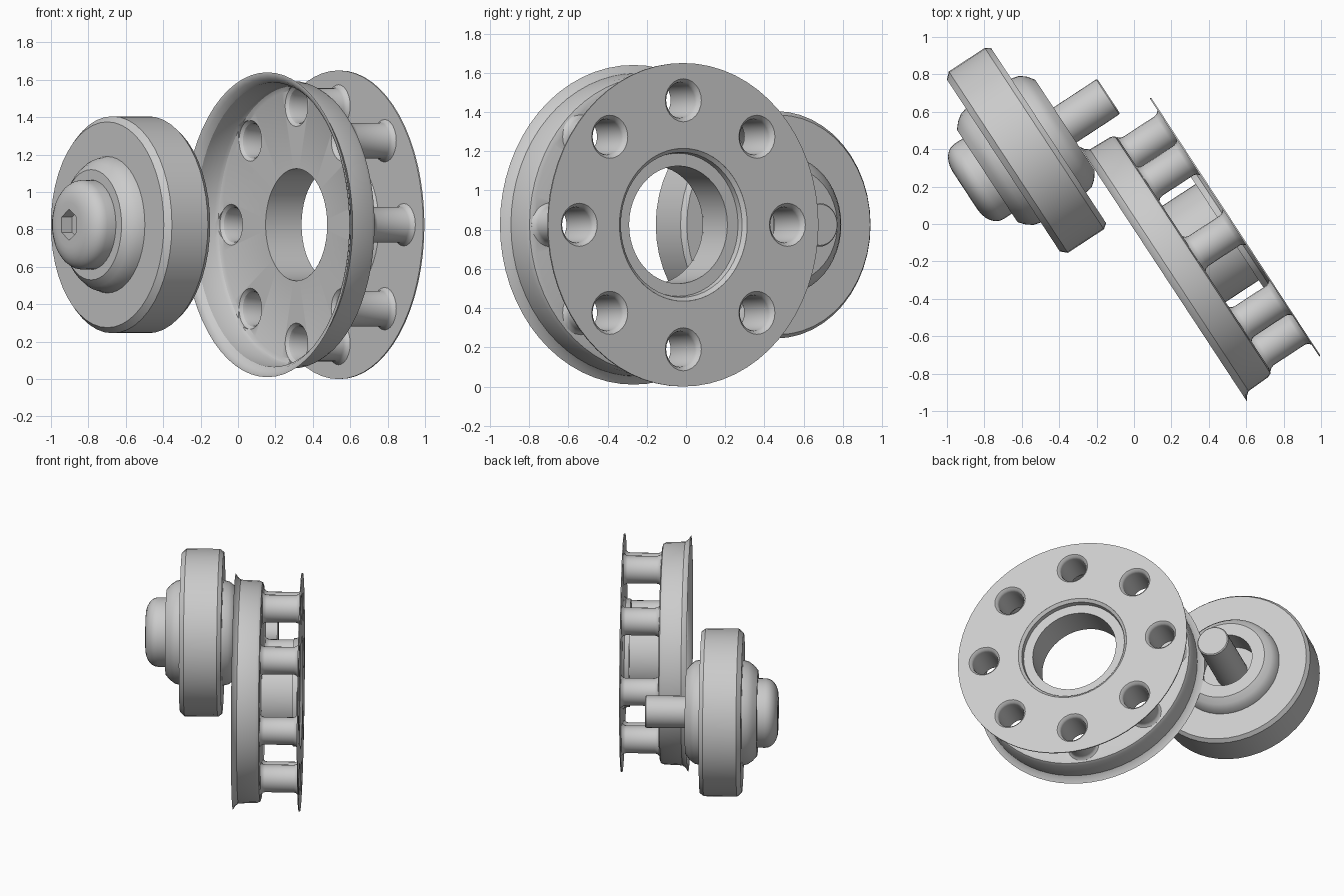
import bpy, bmesh, math
from mathutils import Matrix, Vector

if "Cube" in bpy.data.objects:
    bpy.data.objects.remove(bpy.data.objects["Cube"])

grey = bpy.data.materials.new("plain grey")
grey.use_nodes = True
grey.diffuse_color = (0.6, 0.6, 0.6, 1)
grey.node_tree.nodes["Principled BSDF"].inputs["Base Color"].default_value = (0.6, 0.6, 0.6, 1)

ANGLE = math.radians(33.3)
AXIS = Vector((math.cos(ANGLE), math.sin(ANGLE), 0))
SIDE = Vector((math.sin(ANGLE), -math.cos(ANGLE), 0))
UP = Vector((0, 0, 1))


def frame(offset):
    """Local z runs along the tilted axis, local x points up."""
    m = Matrix((UP, SIDE, AXIS)).transposed().to_4x4()
    m.translation = SIDE * offset + UP * 0.825
    return m


HUB, CAP = frame(0.31), frame(-0.645)


def lathe(name, profile, place, closed=True, segments=48):
    """Spin (position along axis, radius) points about the local z axis."""
    bm = bmesh.new()
    verts = [bm.verts.new((r, 0, a)) for a, r in profile]
    edges = [bm.edges.new(pair) for pair in zip(verts, verts[1:])]
    if closed:
        edges.append(bm.edges.new((verts[-1], verts[0])))
    bmesh.ops.spin(bm, geom=verts + edges, axis=(0, 0, 1), cent=(0, 0, 0),
                   angle=math.tau, steps=segments)
    bmesh.ops.remove_doubles(bm, verts=bm.verts, dist=1e-4)
    bmesh.ops.recalc_face_normals(bm, faces=bm.faces)
    mesh = bpy.data.meshes.new(name)
    bm.to_mesh(mesh)
    bm.free()
    mesh.materials.append(grey)
    obj = bpy.data.objects.new(name, mesh)
    bpy.context.collection.objects.link(obj)
    obj.matrix_world = place
    return obj


def prism(name, start, end, radius, place, segments):
    return lathe(name, [(start, 0), (start, radius), (end, radius), (end, 0)],
                 place, False, segments)


def cut(target, cutters):
    """Subtract the cutters, then discard them."""
    for c in cutters:
        mod = target.modifiers.new("cut", 'BOOLEAN')
        mod.object, mod.operation, mod.solver = c, 'DIFFERENCE', 'EXACT'
    bpy.context.view_layer.update()
    graph = bpy.context.evaluated_depsgraph_get()
    mesh = bpy.data.meshes.new_from_object(target.evaluated_get(graph))
    target.modifiers.clear()
    target.data = mesh
    for c in cutters:
        bpy.data.objects.remove(c)


BOLT_PLACES = [HUB @ Matrix.Rotation(i * math.tau / 8, 4, 'Z')
               @ Matrix.Translation((0.635, 0, 0)) for i in range(8)]
DISH, PLATE = 0.17, 0.447     # positions of the dish floor and the back plate


def bolt_holes():
    return [prism("cutter", -0.1, 0.6, 0.11, p, 24) for p in BOLT_PLACES]


# Dish with a flared lip and a rounded floor corner
dish = lathe("dish", [
    (-0.016, 0.815), (0.0, 0.79), (0.022, 0.773), (0.15, 0.768), (0.172, 0.758),
    (0.18, 0.735), (0.18, 0.3), (DISH, 0.3), (DISH, 0.72), (0.158, 0.742),
    (0.14, 0.752), (0.022, 0.76), (-0.005, 0.78), (-0.016, 0.805)], HUB, segments=64)
cut(dish, bolt_holes())

# Thin back plate
plate = lathe("back_plate", [(PLATE - 0.008, 0.39), (PLATE - 0.008, 0.825),
                             (PLATE, 0.825), (PLATE, 0.39)], HUB, segments=64)
cut(plate, bolt_holes())

# Central sleeve with a shallow seat at the back
sleeve = lathe("central_sleeve", [
    (DISH, 0.3), (0.4, 0.3), (0.4, 0.365), (0.43, 0.37), (PLATE, 0.39),
    (PLATE - 0.008, 0.394), (0.425, 0.378), (0.392, 0.373), (0.392, 0.308),
    (DISH + 0.01, 0.308)], HUB)

# Eight hollow bolt tubes with flared ends
tubes = [lathe("bolt_tube_%d" % (i + 1), [
    (DISH, 0.11), (0.185, 0.095), (0.205, 0.09), (0.415, 0.09), (0.432, 0.095),
    (PLATE, 0.11), (PLATE - 0.008, 0.114), (0.425, 0.101), (0.41, 0.096),
    (0.21, 0.096), (0.192, 0.101), (0.178, 0.114)], p, segments=24)
    for i, p in enumerate(BOLT_PLACES)]

# Roller with chamfered rims, domed bosses and a recess at the back
roller = lathe("roller", [
    (-0.515, 0), (-0.515, 0.295), (-0.485, 0.33), (-0.45, 0.355), (-0.412, 0.365),
    (-0.412, 0.55), (-0.38, 0.58), (-0.15, 0.58), (-0.122, 0.56), (-0.122, 0.365),
    (-0.08, 0.355), (-0.048, 0.33), (-0.018, 0.29), (-0.018, 0.2), (-0.2, 0.2),
    (-0.2, 0)], CAP, False)

# Pin through the roller
pin = lathe("axle_pin", [(-0.21, 0), (-0.21, 0.112), (0.255, 0.112), (0.262, 0.105),
                         (0.262, 0)], CAP, False, 32)

# Rounded bolt head with a six-sided socket
head_arc = [(-0.57 - 0.087 * math.sin(t), 0.12 + 0.12 * math.cos(t))
            for t in (i * math.pi / 12 for i in range(7))]
bolt = lathe("bolt_head", [(-0.51, 0), (-0.51, 0.24)] + head_arc + [(-0.657, 0)],
             CAP, False, 40)
cut(bolt, [prism("cutter", -0.75, -0.59, 0.083, CAP, 6)])

# Smooth curved faces and keep edges sharp
bpy.ops.object.select_all(action='DESELECT')
for obj in [dish, plate, sleeve, roller, pin, bolt] + tubes:
    obj.select_set(True)
    bpy.context.view_layer.objects.active = obj
bpy.ops.object.shade_smooth_by_angle(angle=math.radians(30))
